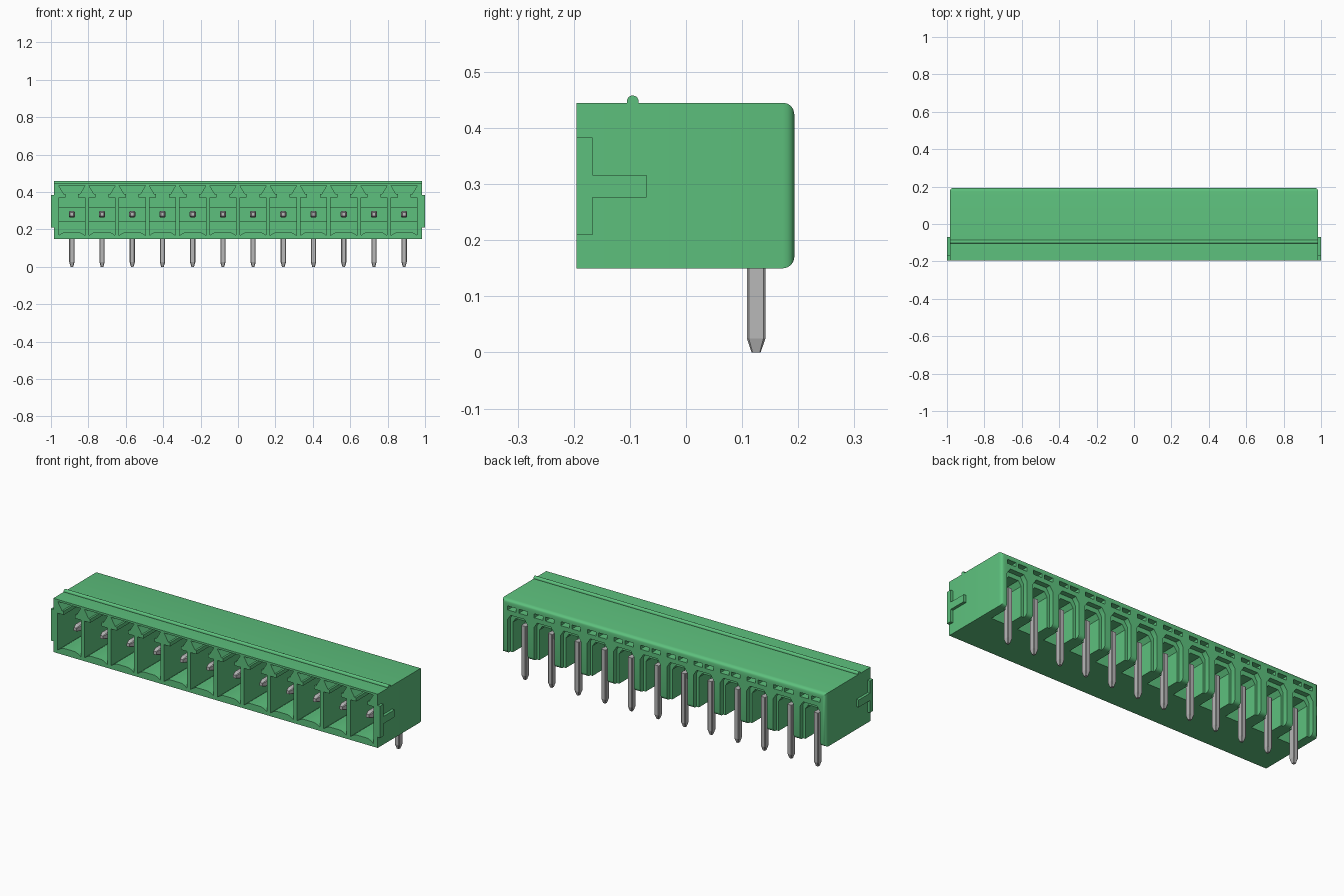
import bpy, bmesh
from mathutils import Vector

cube = bpy.data.objects.get("Cube")
if cube:
    bpy.data.objects.remove(cube, do_unlink=True)

COUNT, PITCH = 12, 0.1615
CENTRES = [(i - (COUNT - 1) / 2) * PITCH for i in range(COUNT)]
BOTTOM, TOP, FRONT, BACK, HALF = 0.15, 0.445, -0.195, 0.193, 0.985


def material(name, colour, metallic=0.0):
    m = bpy.data.materials.new(name)
    m.use_nodes = True
    m.diffuse_color = colour
    shader = m.node_tree.nodes["Principled BSDF"]
    shader.inputs["Base Color"].default_value = colour
    shader.inputs["Roughness"].default_value = 0.5
    return m


GREEN = material("green plastic", (0.11, 0.53, 0.205, 1))
METAL = material("grey metal", (0.48, 0.48, 0.48, 1))


def finish(name, bm, mat):
    bmesh.ops.recalc_face_normals(bm, faces=bm.faces)
    mesh = bpy.data.meshes.new(name)
    bm.to_mesh(mesh)
    bm.free()
    mesh.materials.append(mat)
    ob = bpy.data.objects.new(name, mesh)
    bpy.context.collection.objects.link(ob)
    return ob


def loft(bm, rings):
    """Skin a list of equal-length point rings and cap both ends."""
    rows = [[bm.verts.new(p) for p in ring] for ring in rings]
    n = len(rows[0])
    for a, b in zip(rows, rows[1:]):
        for i in range(n):
            bm.faces.new((a[i], a[(i + 1) % n], b[(i + 1) % n], b[i]))
    bm.faces.new(rows[0])
    bm.faces.new(rows[-1][::-1])


def prism(bm, outline, y0, y1, cx=0.0):
    loft(bm, [[(cx + x, y, z) for x, z in outline] for y in (y0, y1)])


def rect(x0, x1, z0, z1):
    return [(x0, z0), (x1, z0), (x1, z1), (x0, z1)]


def mirrored(half):
    """Complete an outline given its right half, bottom to top."""
    return half + [(-x, z) for x, z in reversed(half) if x > 0]


def carve(body, outlines, y0, y1):
    """Cut the outlines out of the body at every pole."""
    bm = bmesh.new()
    for cx in CENTRES:
        for outline in outlines:
            prism(bm, outline, y0, y1, cx)
    cutter = finish("cutter", bm, GREEN)
    cutter.hide_render = True
    mod = body.modifiers.new("cut", "BOOLEAN")
    mod.operation, mod.solver, mod.object = "DIFFERENCE", "EXACT", cutter
    bpy.ops.object.select_all(action="DESELECT")
    bpy.context.view_layer.objects.active = body
    body.select_set(True)
    bpy.ops.object.modifier_apply(modifier=mod.name)
    bpy.data.objects.remove(cutter, do_unlink=True)


def smooth(ob):
    bpy.ops.object.select_all(action="DESELECT")
    bpy.context.view_layer.objects.active = ob
    ob.select_set(True)
    bpy.ops.object.shade_smooth_by_angle(angle=0.6)


# Housing block with rounded rear edges
bm = bmesh.new()
prism(bm, rect(-HALF, HALF, BOTTOM, TOP), FRONT, BACK)
rear = [e for e in bm.edges if all(v.co.y > 0 for v in e.verts)]
bmesh.ops.bevel(bm, geom=rear, offset=0.02, segments=4, profile=0.5, affect="EDGES")
housing = finish("housing", bm, GREEN)

# Front sockets: wide chamber, narrow neck and flared keyway above
socket = mirrored([(0.035, 0.187), (0.053, 0.18), (0.07, 0.168), (0.07, 0.37),
                   (0.034, 0.37), (0.034, 0.39), (0.044, 0.39), (0.07, 0.434)])
carve(housing, [socket], FRONT - 0.02, 0.03)

# Rear pin slots, open at the bottom, with a shallow arched surround
arch = mirrored([(0.062, 0.1), (0.062, 0.335), (0.042, 0.365)])
slot = mirrored([(0.048, 0.1), (0.048, 0.315), (0.03, 0.34)])
carve(housing, [arch], 0.165, 0.25)
carve(housing, [slot], 0.06, 0.25)

# Small paired windows above each rear slot
carve(housing, [rect(0.008, 0.06, 0.39, 0.412), rect(-0.06, -0.008, 0.39, 0.412)],
      0.15, 0.25)
smooth(housing)

# Collars around the contacts at the back of each socket
bm = bmesh.new()
for cx in CENTRES:
    prism(bm, rect(-0.07, 0.07, 0.24, 0.32), 0.012, 0.032, cx)
finish("contact_collars", bm, GREEN)

# Rounded latch rib along the top
bm = bmesh.new()
bmesh.ops.create_cone(bm, cap_ends=True, segments=20, radius1=0.0105,
                      radius2=0.0105, depth=2 * HALF)
for v in bm.verts:
    v.co = Vector((v.co.z, v.co.x - 0.095, v.co.y + TOP + 0.0025))
smooth(finish("latch_rib", bm, GREEN))

# T-shaped guide on each end
for side, label in ((1, "left"), (-1, "right")):
    bm = bmesh.new()
    tee = mirrored([(0.02, 0.0), (0.02, 0.097), (0.087, 0.097), (0.087, 0.125)])
    loft(bm, [[(side * x, -0.07 - d, 0.296 + w) for w, d in tee]
              for x in (HALF - 0.005, 1.0)])
    finish(label + "_end_guide", bm, GREEN)


def octagon(w, d, cut=0.25):
    """Chamfered rectangle of half-sizes w and d."""
    c = min(w, d) * cut
    return [(w, d - c), (w - c, d), (c - w, d), (-w, d - c),
            (-w, c - d), (c - w, -d), (w - c, -d), (w, c - d)]


# Right-angle contact pins with tapered tips
for number, cx in enumerate(CENTRES, 1):
    bm = bmesh.new()
    leg = [(0.0, 0.007, 0.008), (0.025, 0.014, 0.0165), (0.298, 0.014, 0.0165)]
    loft(bm, [[(cx + x, 0.125 + y, z) for x, y in octagon(w, d)] for z, w, d in leg])
    arm = [(-0.145, 0.009, 0.009), (-0.12, 0.0165, 0.0165), (0.125, 0.0165, 0.0165)]
    loft(bm, [[(cx + x, y, 0.281 + z) for x, z in octagon(w, d)] for y, w, d in arm])
    finish("contact_pin_%d" % number, bm, METAL)
